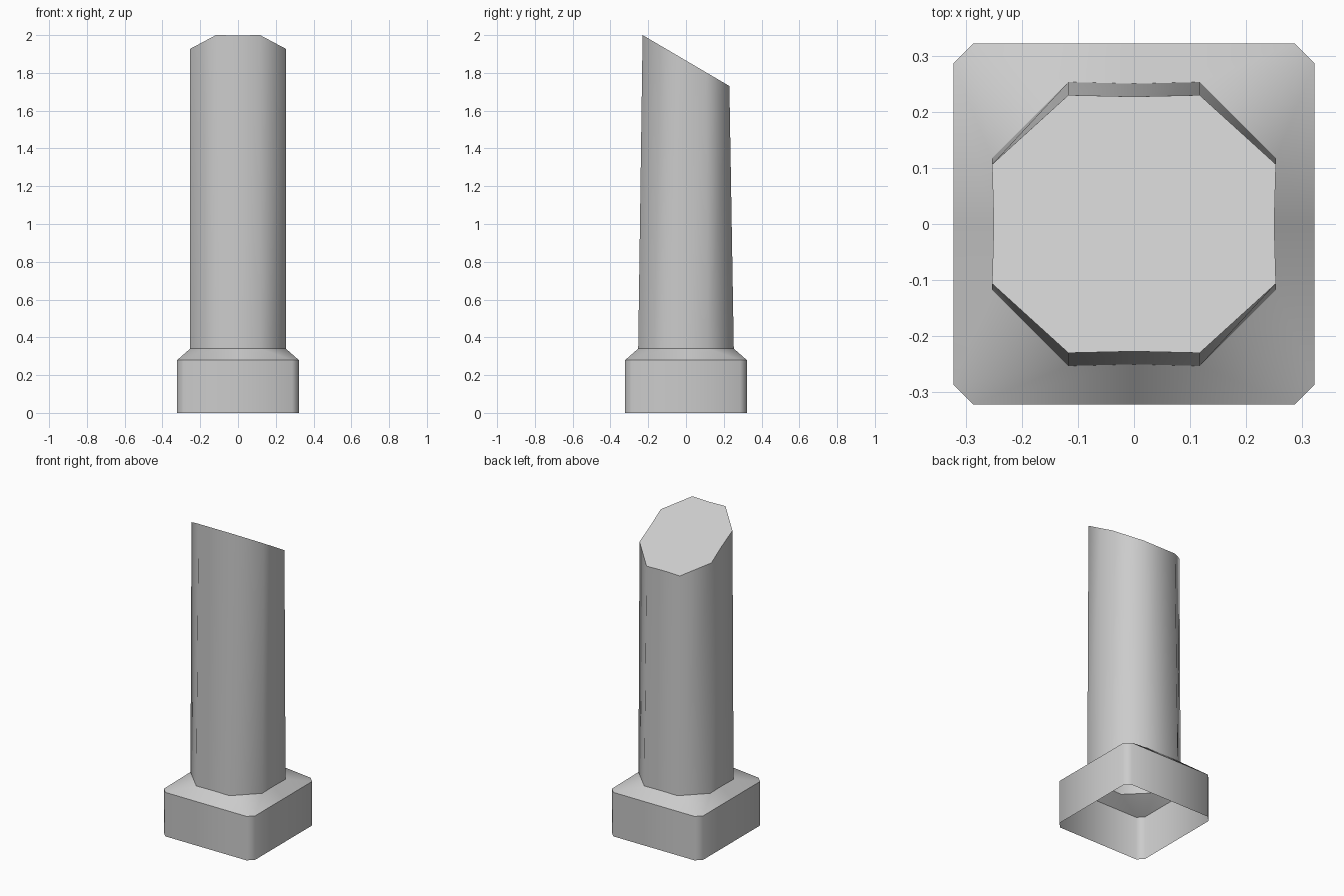
import bpy, bmesh

if "Cube" in bpy.data.objects:
    bpy.data.objects.remove(bpy.data.objects["Cube"])


def outline(half, corner, mid):
    """Square with cut corners, 12 points counter-clockwise from the front-left."""
    side = [(-corner, -half), (0, -mid), (corner, -half)]
    points = []
    for _ in range(4):
        points += side
        side = [(-y, x) for x, y in side]
    return points


def build(name, rings, cap_top=False):
    """Loft rings of points; vertical edges smooth, ring edges sharp."""
    bm = bmesh.new()
    loops = [[bm.verts.new(p) for p in ring] for ring in rings]
    for low, high in zip(loops, loops[1:]):
        for i in range(len(low)):
            j = (i + 1) % len(low)
            bm.faces.new((low[i], low[j], high[j], high[i])).smooth = True
    for loop in loops:
        for i, v in enumerate(loop):
            bm.edges.get((v, loop[(i + 1) % len(loop)])).smooth = False
    if cap_top:
        bm.faces.new(loops[-1])
    mesh = bpy.data.meshes.new(name)
    bm.to_mesh(mesh)
    bm.free()
    obj = bpy.data.objects.new(name, mesh)
    bpy.context.collection.objects.link(obj)
    return obj


square = outline(0.322, 0.286, 0.322)
octagon = outline(0.253, 0.117, 0.250)

# Open-bottomed footing with a sloping shoulder
build("footing", [
    [(x, y, 0) for x, y in square],
    [(x, y, 0.28) for x, y in square],
    [(x, y, 0.34) for x, y in octagon],
])

# Eight-sided shaft, narrowing front to back, with a slanted cut on top
taper = 0.908
slope = 0.27 / 0.46
build("shaft", [
    [(x, y, 0.34) for x, y in octagon],
    [(x, y * taper, 2 - slope * (y + 0.253) * taper) for x, y in octagon],
], cap_top=True)
